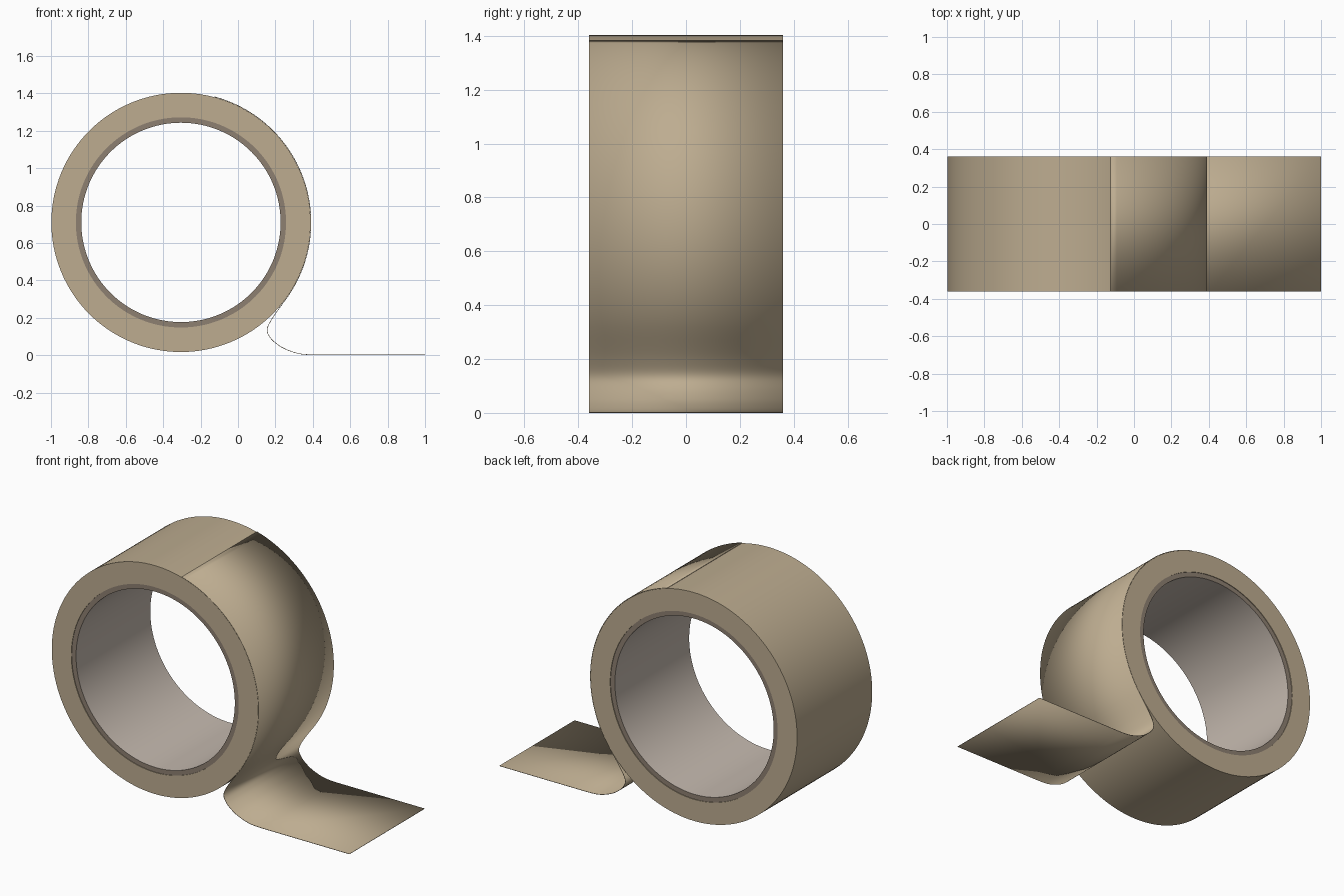
import bpy, bmesh, math
from mathutils import Vector

if "Cube" in bpy.data.objects:
    bpy.data.objects.remove(bpy.data.objects["Cube"])

CX, CZ = -0.305, 0.71      # roll axis
R_OUT, R_MID, R_IN = 0.693, 0.562, 0.533
HALF = 0.36                # half tape width
SEG = 128


def material(name, rgb):
    m = bpy.data.materials.new(name)
    m.diffuse_color = (*rgb, 1.0)
    m.use_nodes = True
    m.node_tree.nodes["Principled BSDF"].inputs["Base Color"].default_value = m.diffuse_color
    return m


TAPE = material("tan tape", (0.51, 0.415, 0.28))
CARD = material("pale cardboard", (0.56, 0.49, 0.43))
EDGE = material("dark cardboard edge", (0.27, 0.215, 0.165))


def finish(bm, name, mats):
    me = bpy.data.meshes.new(name)
    bm.to_mesh(me)
    bm.free()
    for m in mats:
        me.materials.append(m)
    me.shade_smooth()
    me.set_sharp_from_angle(angle=math.radians(35))
    ob = bpy.data.objects.new(name, me)
    bpy.context.collection.objects.link(ob)
    return ob


def ring(name, r_in, r_out, half, mats):
    """Square-section ring around the y axis; end faces use the last material."""
    bm = bmesh.new()
    profile = [(r_in, -half), (r_out, -half), (r_out, half), (r_in, half)]
    rows = []
    for i in range(SEG):
        a = 2 * math.pi * i / SEG
        rows.append([bm.verts.new((CX + r * math.cos(a), y, CZ + r * math.sin(a)))
                     for r, y in profile])
    for i in range(SEG):
        p, q = rows[i], rows[(i + 1) % SEG]
        for j in range(4):
            k = (j + 1) % 4
            f = bm.faces.new((p[j], p[k], q[k], q[j]))
            f.material_index = len(mats) - 1 if j in (0, 2) else 0
    bmesh.ops.recalc_face_normals(bm, faces=bm.faces)
    return finish(bm, name, mats)


# Wound tape and the cardboard core inside it
ring("tape_roll", R_MID, R_OUT, HALF, [TAPE])
ring("cardboard_core", R_IN, R_MID, HALF - 0.004, [CARD, EDGE])

# Loose end: last layer hugging the roll, peeling off and lying flat
path = []
for i in range(41):
    a = math.radians(75 - i * 2.8)
    path.append(Vector((CX + 0.695 * math.cos(a), 0, CZ + 0.695 * math.sin(a))))
peel = [path[-2], path[-1]] + [Vector((x, 0, z)) for x, z in [
    (0.185, 0.2), (0.156, 0.138), (0.174, 0.092), (0.222, 0.05),
    (0.275, 0.024), (0.335, 0.007), (0.41, 0.002), (0.5, 0.002)]]
for i in range(1, len(peel) - 2):
    p0, p1, p2, p3 = peel[i - 1:i + 3]
    for s in range(1, 9):
        t = s / 8
        path.append(0.5 * (2 * p1 + (p2 - p0) * t + (2 * p0 - 5 * p1 + 4 * p2 - p3) * t * t
                           + (3 * p1 - p0 - 3 * p2 + p3) * t ** 3))
path.append(Vector((1.0, 0, 0.002)))
for p in path:
    p.z = max(p.z, 0.002)

bm = bmesh.new()
rows = [[bm.verts.new((p.x, y, p.z)) for y in (-HALF, HALF)] for p in path]
for a, b in zip(rows, rows[1:]):
    bm.faces.new((a[0], b[0], b[1], a[1]))
strip = finish(bm, "loose_tape_end", [TAPE])
mod = strip.modifiers.new("thickness", 'SOLIDIFY')
mod.thickness = 0.003
mod.offset = 0
